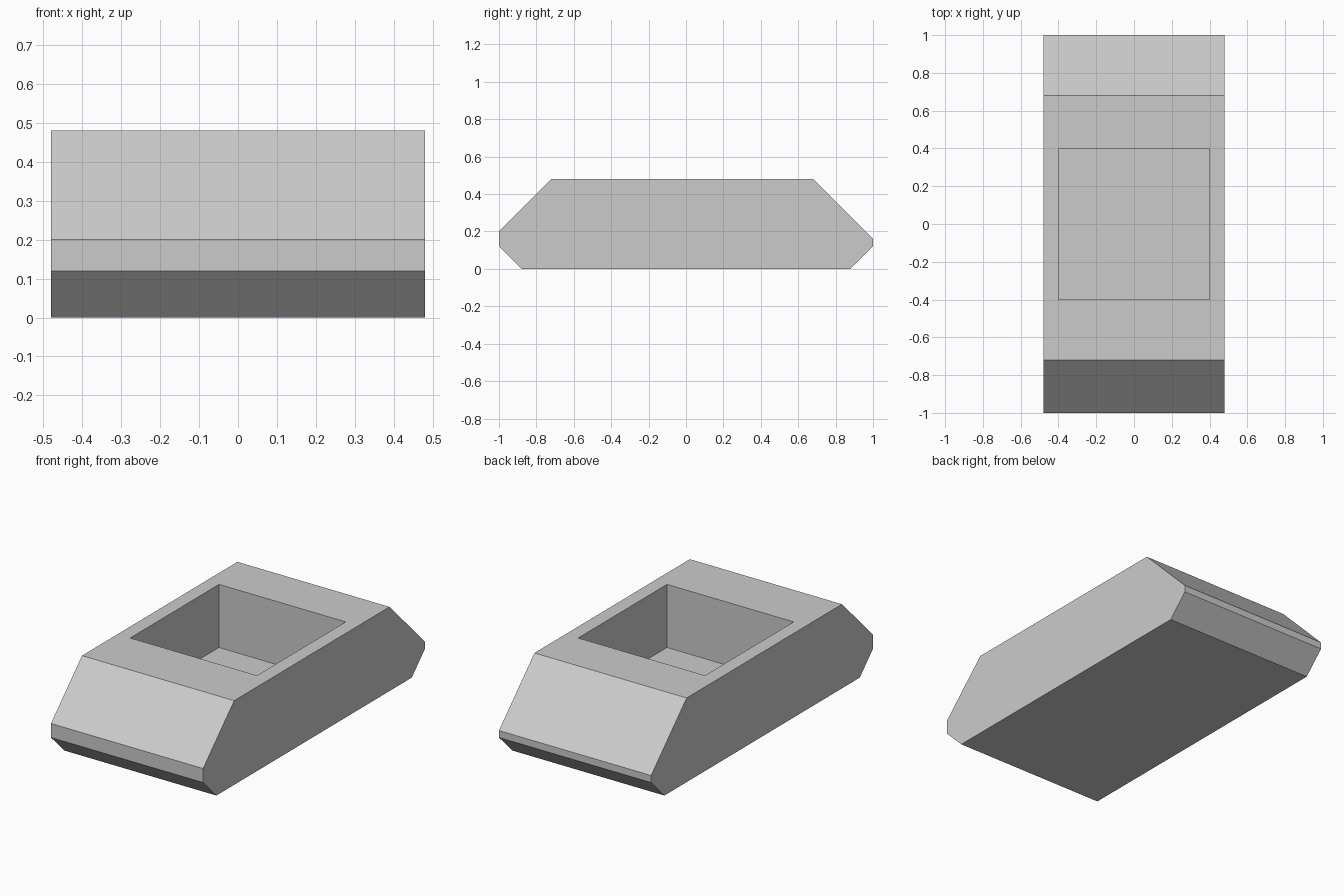
import bpy
import bmesh

default = bpy.data.objects.get("Cube")
if default:
    bpy.data.objects.remove(default, do_unlink=True)

HALF_WIDTH = 0.48
POCKET_HALF = 0.40
POCKET_DEPTH = 0.36

# Plain grey finish
grey = bpy.data.materials.new("plain_grey")
grey.use_nodes = True
colour = (0.6, 0.6, 0.6, 1.0)
grey.diffuse_color = colour
grey.node_tree.nodes["Principled BSDF"].inputs["Base Color"].default_value = colour

# Side profile (y, z), from the bottom front edge round to the top front edge
profile = [(-0.88, 0), (0.88, 0), (1, 0.12), (1, 0.16),
           (0.68, 0.48), (-0.72, 0.48), (-1, 0.20), (-1, 0.12)]

# Hull: profile extruded across the width
bm = bmesh.new()
side = bm.faces.new([bm.verts.new((-HALF_WIDTH, y, z)) for y, z in profile])
extruded = bmesh.ops.extrude_face_region(bm, geom=[side])
moved = [v for v in extruded["geom"] if isinstance(v, bmesh.types.BMVert)]
bmesh.ops.translate(bm, verts=moved, vec=(2 * HALF_WIDTH, 0, 0))
bmesh.ops.recalc_face_normals(bm, faces=bm.faces[:])

# Square pocket: inset the deck, fit the opening, then sink its floor
deck = max(bm.faces, key=lambda f: f.calc_center_median().z)
bmesh.ops.inset_region(bm, faces=[deck], thickness=0.08)
centre = deck.calc_center_median()
for v in deck.verts:
    v.co.x = POCKET_HALF if v.co.x > centre.x else -POCKET_HALF
    v.co.y = POCKET_HALF if v.co.y > centre.y else -POCKET_HALF
sunk = bmesh.ops.extrude_discrete_faces(bm, faces=[deck])["faces"][0]
bmesh.ops.translate(bm, verts=sunk.verts[:], vec=(0, 0, -POCKET_DEPTH))
bmesh.ops.recalc_face_normals(bm, faces=bm.faces[:])

mesh = bpy.data.meshes.new("hull")
bm.to_mesh(mesh)
bm.free()
mesh.materials.append(grey)
hull = bpy.data.objects.new("hull", mesh)
bpy.context.collection.objects.link(hull)
